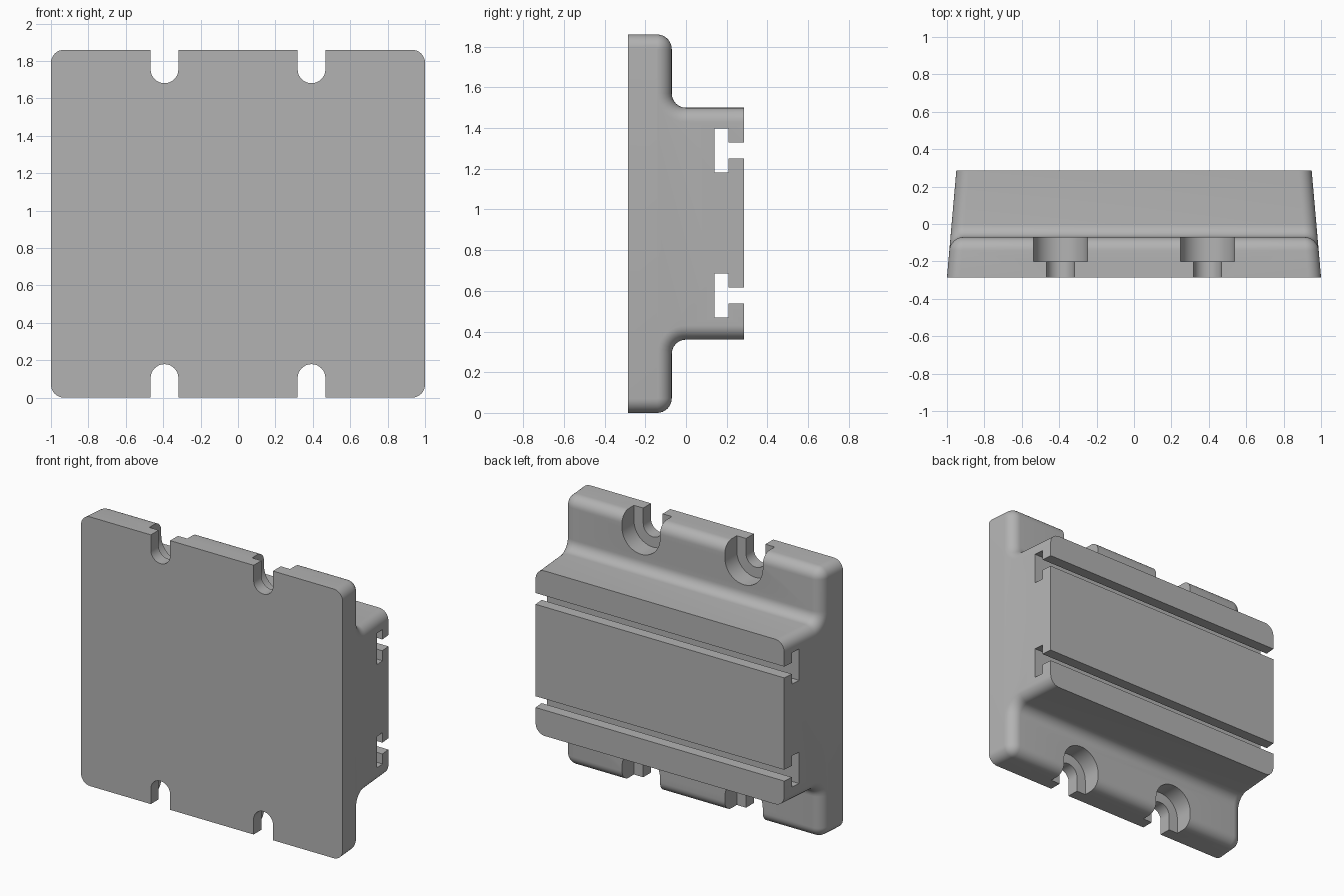
import bpy, bmesh, math

cube = bpy.data.objects.get("Cube")
if cube:
    bpy.data.objects.remove(cube, do_unlink=True)

FRONT, FLANGE, BACK = -0.285, -0.07, 0.285     # depths along y
HEIGHT, MID = 1.86, 0.93
BODY = 0.57                                    # half height of the raised body
R = 0.07                                       # fillet radius
STEPS = 8

grey = bpy.data.materials.new("grey plastic")
grey.use_nodes = True
colour = (0.45, 0.45, 0.45, 1)
grey.diffuse_color = colour
grey.node_tree.nodes["Principled BSDF"].inputs["Base Color"].default_value = colour


def make_object(name, bm):
    bmesh.ops.recalc_face_normals(bm, faces=bm.faces)
    mesh = bpy.data.meshes.new(name)
    bm.to_mesh(mesh)
    bm.free()
    mesh.materials.append(grey)
    obj = bpy.data.objects.new(name, mesh)
    bpy.context.collection.objects.link(obj)
    return obj


def loft(name, rings):
    """Skin equal-length rings and cap both ends."""
    bm = bmesh.new()
    loops = [[bm.verts.new(p) for p in ring] for ring in rings]
    for a, b in zip(loops, loops[1:]):
        for i in range(len(a)):
            j = (i + 1) % len(a)
            bm.faces.new((a[i], a[j], b[j], b[i]))
    bm.faces.new(loops[0])
    bm.faces.new(loops[-1])
    return make_object(name, bm)


def side_profile(d):
    """Stepped y-z outline with filleted corners, shrunk inward by d."""
    half = [(BACK, BODY - d)]
    turn = [math.pi / 2 * i / STEPS for i in range(STEPS + 1)]
    inner, outer = R + d, R + 0.002 - d
    cy, cz = FLANGE + R, BODY + R
    half += [(cy - inner * math.sin(t), cz - inner * math.cos(t)) for t in turn]
    cy, cz = FLANGE - R - 0.002, MID - R - 0.002
    half += [(cy + outer * math.cos(t), cz + outer * math.sin(t)) for t in turn]
    # the rim fillet leaves the flange face at depth FLANGE - d
    half.append((FRONT, MID - d))
    return half + [(y, -z) for y, z in reversed(half)]


def block_ring(side, angle):
    inset = R * (1 - math.cos(angle))
    shrink = R * (1 - math.sin(angle))
    ring = []
    for y, z in side_profile(inset):
        taper = 1 - 0.05 * (y - FRONT) / (BACK - FRONT)
        ring.append((side * (taper - shrink), y, MID + z))
    return ring


# Main block: tapered ends with rounded rims
angles = [math.pi / 2 * i / STEPS for i in range(STEPS + 1)]
rings = [block_ring(-1, a) for a in reversed(angles)]
rings += [block_ring(1, a) for a in angles]
block = loft("mounting_block", rings)


def box(name, y0, y1, z0, z1):
    outline = [(y0, z0), (y1, z0), (y1, z1), (y0, z1)]
    return loft(name, [[(x, y, z) for y, z in outline] for x in (-1.2, 1.2)])


def u_notch(name, x, up, r, y0, y1):
    """Round-ended notch open at the top (up=1) or bottom (up=-1)."""
    centre, far = 0.825, 1.1
    outline = [(r, far)]
    outline += [(r * math.cos(t), centre - r * math.sin(t))
                for t in (math.pi * i / 24 for i in range(25))]
    outline.append((-r, far))
    return loft(name, [[(x + px, y, MID + up * pz) for px, pz in outline]
                       for y in (y0, y1)])


cutters = []
# T-slots along the back
for z in (1.29, 0.577):
    cutters.append(box("slot_head_cutter", 0.14, 0.21, z - 0.108, z + 0.108))
    cutters.append(box("slot_neck_cutter", 0.17, 0.4, z - 0.039, z + 0.039))
# Screw notches with counterbores
for x in (-0.393, 0.393):
    for up in (1, -1):
        cutters.append(u_notch("screw_notch_cutter", x, up, 0.074, -0.4, 0.0))
        cutters.append(u_notch("counterbore_cutter", x, up, 0.145, -0.2, 0.05))

for cutter in cutters:
    cutter.hide_render = True
    cut = block.modifiers.new(cutter.name, "BOOLEAN")
    cut.operation = "DIFFERENCE"
    cut.solver = "EXACT"
    cut.object = cutter

# Bake the cuts, then drop the cutters
bpy.context.view_layer.update()
graph = bpy.context.evaluated_depsgraph_get()
result = bpy.data.meshes.new_from_object(block.evaluated_get(graph))
block.modifiers.clear()
block.data = result
for cutter in cutters:
    bpy.data.objects.remove(cutter, do_unlink=True)

# Smooth the fillets, keep the edges sharp
bpy.ops.object.select_all(action="DESELECT")
block.select_set(True)
bpy.context.view_layer.objects.active = block
bpy.ops.object.shade_smooth_by_angle(angle=math.radians(30))
